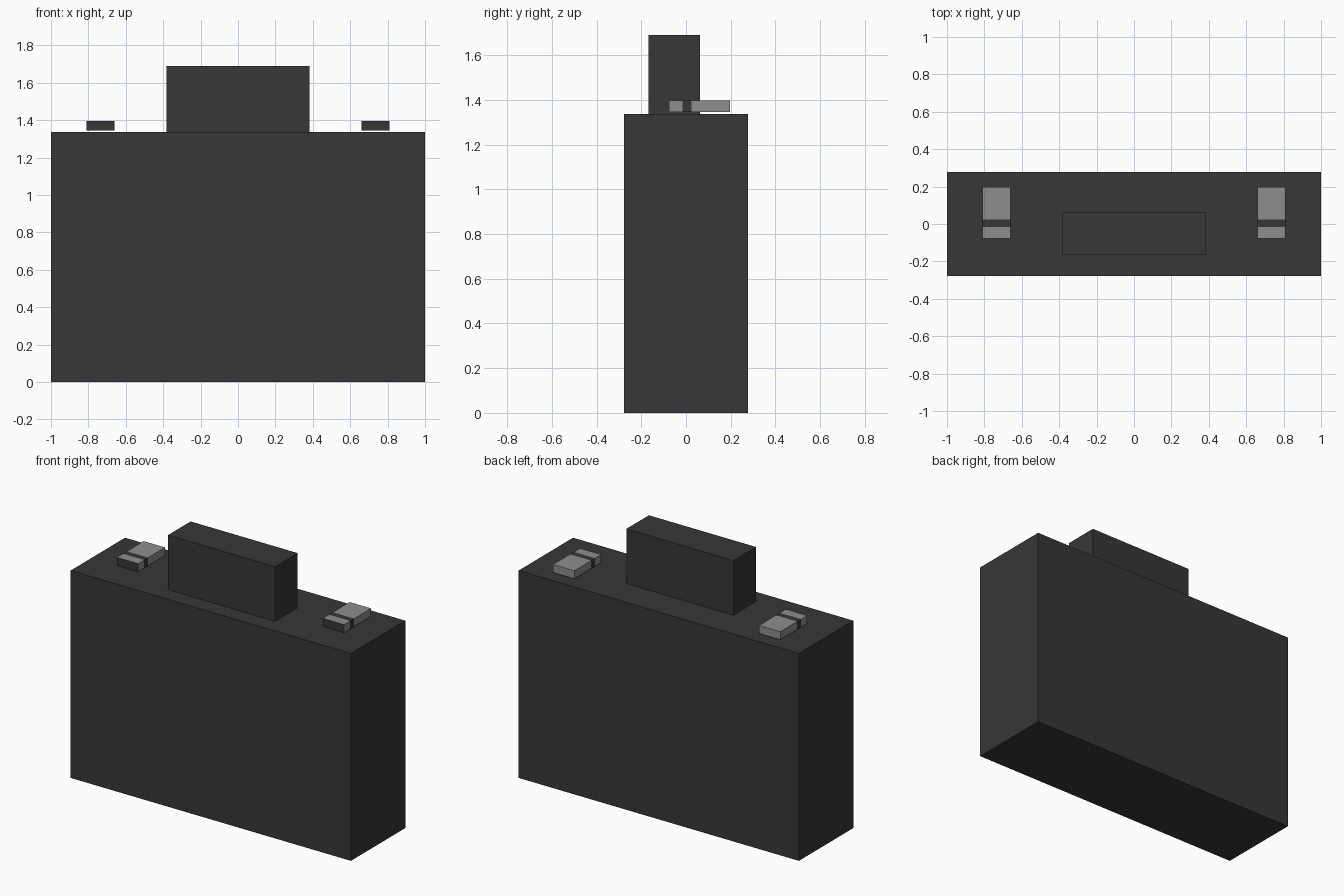
import bpy, bmesh

if "Cube" in bpy.data.objects:
    bpy.data.objects.remove(bpy.data.objects["Cube"])


def material(name, value):
    m = bpy.data.materials.new(name)
    m.diffuse_color = (value, value, value, 1)
    m.use_nodes = True
    m.node_tree.nodes["Principled BSDF"].inputs["Base Color"].default_value = m.diffuse_color
    return m


black = material("black_leather", 0.038)
grey = material("grey_metal", 0.27)


def box(name, lo, hi, mats, cuts=(), rule=None):
    """Box between two corners, cut across y, faces coloured by a rule."""
    bm = bmesh.new()
    bmesh.ops.create_cube(bm, size=1)
    for v in bm.verts:
        v.co = [(a + b) / 2 + c * (b - a) for a, b, c in zip(lo, hi, v.co)]
    for y in cuts:
        bmesh.ops.bisect_plane(bm, geom=bm.verts[:] + bm.edges[:] + bm.faces[:],
                               plane_co=(0, y, 0), plane_no=(0, 1, 0))
    bm.normal_update()
    if rule:
        for f in bm.faces:
            f.material_index = rule(f)
    me = bpy.data.meshes.new(name)
    bm.to_mesh(me)
    bm.free()
    for m in mats:
        me.materials.append(m)
    ob = bpy.data.objects.new(name, me)
    bpy.context.collection.objects.link(ob)
    return ob


# Case and block handle
box("case_body", (-1, -0.277, 0), (1, 0.277, 1.338), [black])
box("handle", (-0.382, -0.167, 1.338), (0.382, 0.063, 1.69), [black])


# Clasps: grey, with a dark middle band and a dark front end
def clasp_rule(f):
    y = f.calc_center_median().y
    return 0 if f.normal.y < -0.5 or -0.015 < y < 0.025 else 1


for side, x in (("left", -0.735), ("right", 0.735)):
    box("clasp_" + side, (x - 0.076, -0.077, 1.345), (x + 0.076, 0.197, 1.397),
        [black, grey], (-0.015, 0.025), clasp_rule)
